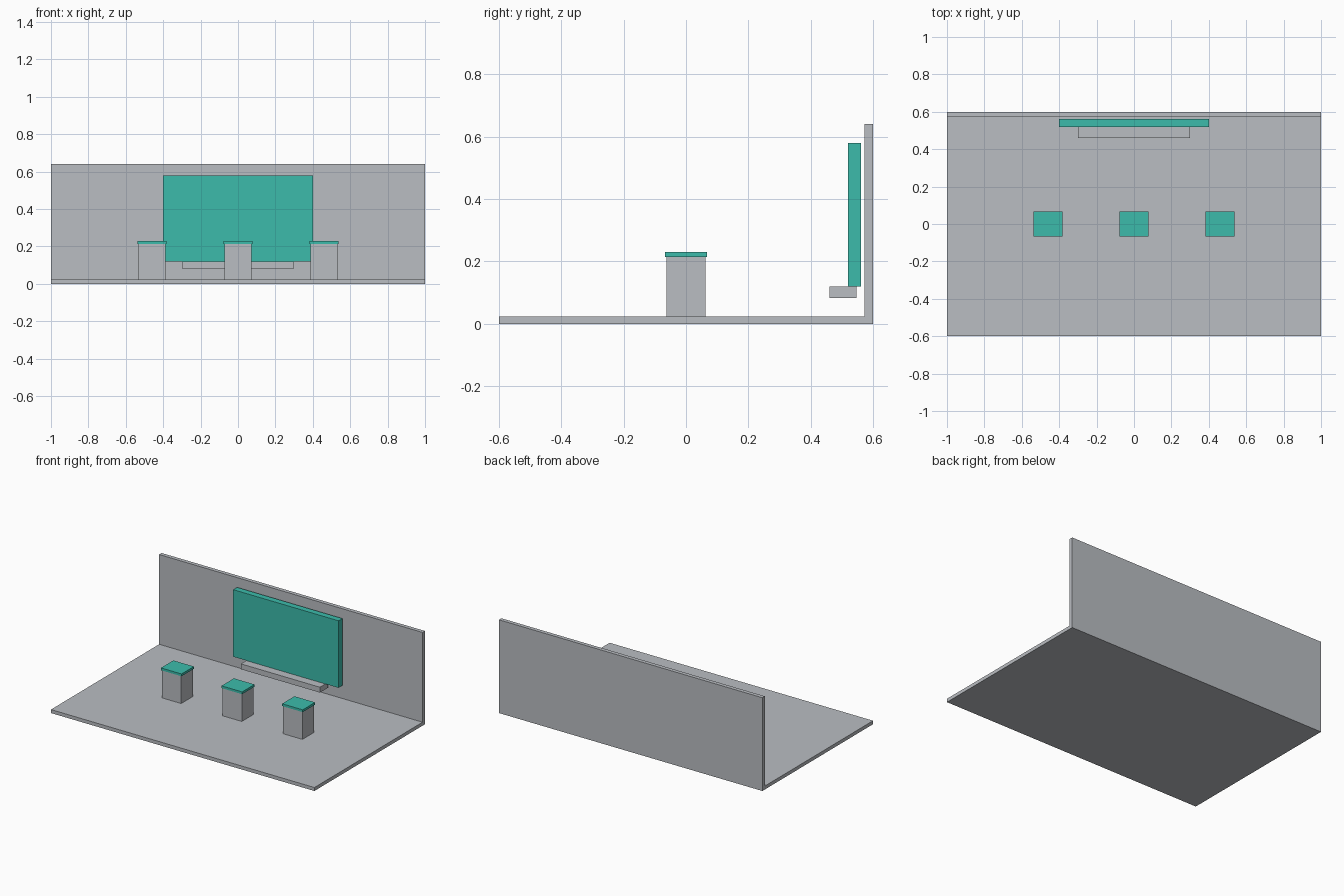
import bpy

cube = bpy.data.objects.get("Cube")
if cube:
    bpy.data.objects.remove(cube, do_unlink=True)


def make_material(name, rgb):
    mat = bpy.data.materials.new(name)
    mat.use_nodes = True
    mat.diffuse_color = (*rgb, 1)
    mat.node_tree.nodes["Principled BSDF"].inputs["Base Color"].default_value = (*rgb, 1)
    return mat


grey = make_material("light grey", (0.49, 0.51, 0.54))
teal = make_material("teal", (0.045, 0.5, 0.41))


def box(name, x, y, z, mat):
    """Box spanning the (low, high) ranges x, y and z."""
    spans = (x, y, z)
    bpy.ops.mesh.primitive_cube_add(size=1, location=[(a + b) / 2 for a, b in spans])
    obj = bpy.context.object
    obj.name = obj.data.name = name
    obj.scale = [b - a for a, b in spans]
    bpy.ops.object.transform_apply(location=False, rotation=False, scale=True)
    obj.data.materials.append(mat)
    return obj


# Floor and back wall
FLOOR = 0.024
box("floor", (-1, 1), (-0.6, 0.6), (0, FLOOR), grey)
box("back_wall", (-1, 1), (0.573, 0.6), (FLOOR, 0.64), grey)

# Display panel and the ledge under it
box("display_panel", (-0.4, 0.4), (0.519, 0.561), (0.12, 0.58), teal)
box("panel_ledge", (-0.3, 0.3), (0.46, 0.547), (0.083, 0.12), grey)

# Row of pedestals with overhanging caps
for side, x in (("right", -0.46), ("centre", 0), ("left", 0.46)):
    box(side + "_pedestal", (x - 0.073, x + 0.073), (-0.063, 0.063), (FLOOR, 0.214), grey)
    box(side + "_pedestal_cap", (x - 0.078, x + 0.078), (-0.067, 0.067), (0.214, 0.23), teal)
